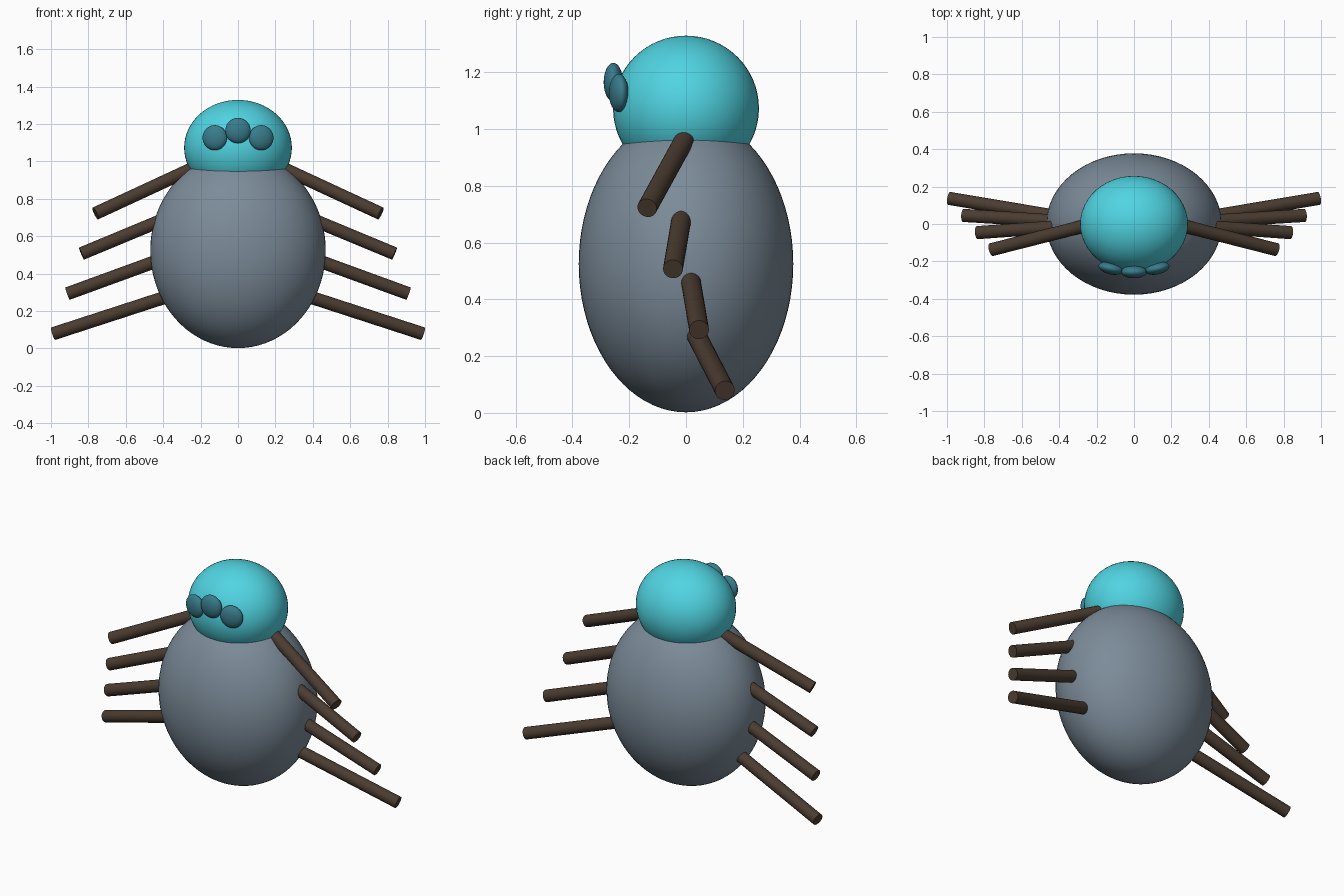
import bpy, math
from mathutils import Vector

if "Cube" in bpy.data.objects:
    bpy.data.objects.remove(bpy.data.objects["Cube"])


def material(name, rgb):
    m = bpy.data.materials.new(name)
    m.diffuse_color = (*rgb, 1)
    m.use_nodes = True
    m.node_tree.nodes["Principled BSDF"].inputs["Base Color"].default_value = m.diffuse_color
    return m


slate = material("slate", (0.20, 0.26, 0.32))
turquoise = material("turquoise", (0.08, 0.66, 0.76))
teal = material("teal", (0.04, 0.20, 0.26))
brown = material("brown", (0.07, 0.045, 0.03))


def finish(name, mat):
    ob = bpy.context.object
    ob.name = name
    ob.data.materials.append(mat)
    bpy.ops.object.shade_smooth_by_angle(angle=math.radians(40))
    return ob


def ellipsoid(name, centre, radii, mat, yaw=0, segments=48, rings=32):
    bpy.ops.mesh.primitive_uv_sphere_add(segments=segments, ring_count=rings, radius=1,
                                         location=centre, rotation=(0, 0, yaw))
    bpy.context.object.scale = radii
    return finish(name, mat)


def rod(name, a, b, radius, mat):
    a, b = Vector(a), Vector(b)
    d = b - a
    bpy.ops.mesh.primitive_cylinder_add(vertices=24, radius=radius, depth=d.length,
                                        location=(a + b) / 2,
                                        rotation=d.to_track_quat('Z', 'Y').to_euler())
    return finish(name, mat)


# Body and head
ellipsoid("body", (0, 0, 0.525), (0.469, 0.378, 0.523), slate, segments=64, rings=40)
ellipsoid("head", (0, 0, 1.073), (0.288, 0.257, 0.256), turquoise)

# Three flattened eyes on the front of the head
eye = (0.068, 0.034, 0.068)
ellipsoid("middle_eye", (0, -0.256, 1.165), eye, teal, segments=32, rings=20)
for side, label in ((-1, "left"), (1, "right")):
    ellipsoid(label + "_eye", (side * 0.124, -0.237, 1.127), (0.067, 0.032, 0.067),
              teal, yaw=side * math.radians(13), segments=32, rings=20)

# Four pairs of straight legs: point at the body surface, then outer tip
legs = [
    ((0.27, -0.012, 0.950), (0.762, -0.137, 0.722)),
    ((0.44, -0.018, 0.672), (0.837, -0.046, 0.507)),
    ((0.46, 0.018, 0.458), (0.912, 0.046, 0.293)),
    ((0.41, 0.040, 0.267), (0.988, 0.137, 0.079)),
]
for i, (root, tip) in enumerate(legs, 1):
    root, tip = Vector(root), Vector(tip)
    root -= (tip - root).normalized() * 0.06  # sink into the body
    for side, label in ((-1, "left"), (1, "right")):
        flip = Vector((side, 1, 1))
        rod(f"{label}_leg_{i}", root * flip, tip * flip, 0.035, brown)
